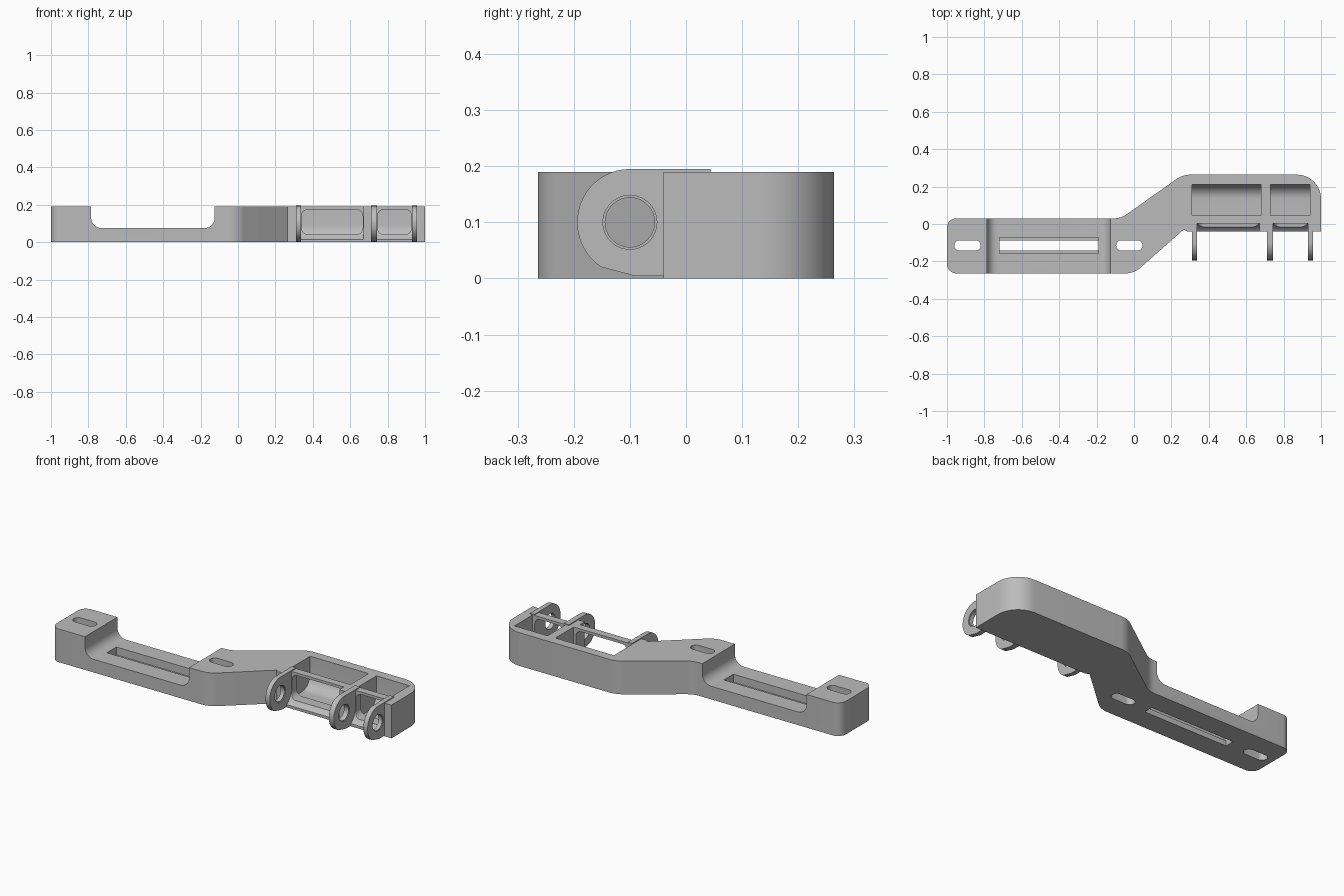
import bpy
import bmesh
import math
from mathutils import Vector

cube = bpy.data.objects.get("Cube")
if cube:
    bpy.data.objects.remove(cube, do_unlink=True)

# Single grey plastic
grey = bpy.data.materials.new("grey plastic")
grey.use_nodes = True
colour = (0.5, 0.5, 0.5, 1)
grey.diffuse_color = colour
grey.node_tree.nodes["Principled BSDF"].inputs["Base Color"].default_value = colour

AXES = {
    "x": lambda u, v, d: (d, u, v),
    "y": lambda u, v, d: (u, d, v),
    "z": lambda u, v, d: (u, v, d),
}


def rounded(corners, steps=10):
    """Round each (u, v, radius) corner of a closed outline."""
    out = []
    n = len(corners)
    for i, (u, v, r) in enumerate(corners):
        p = Vector((u, v))
        if r == 0:
            out.append(p)
            continue
        a = (Vector(corners[i - 1][:2]) - p).normalized()
        b = (Vector(corners[(i + 1) % n][:2]) - p).normalized()
        half = a.angle(b) / 2
        centre = p + (a + b).normalized() * (r / math.sin(half))
        start = p + a * (r / math.tan(half)) - centre
        end = p + b * (r / math.tan(half)) - centre
        sweep = start.angle_signed(end)
        for k in range(steps + 1):
            t = -sweep * k / steps
            c, s = math.cos(t), math.sin(t)
            out.append(centre + Vector((start.x * c - start.y * s,
                                        start.x * s + start.y * c)))
    return out


def rect(u0, u1, v0, v1, r=0):
    return rounded([(u0, v0, r), (u1, v0, r), (u1, v1, r), (u0, v1, r)])


def circle(u, v, r, n=48):
    return [(u + r * math.cos(math.tau * i / n), v + r * math.sin(math.tau * i / n))
            for i in range(n)]


def prism(name, outline, axis, d0, d1):
    """Extrude a closed outline along an axis."""
    bm = bmesh.new()
    place = AXES[axis]
    face = bm.faces.new([bm.verts.new(place(p[0], p[1], d0)) for p in outline])
    new = bmesh.ops.extrude_face_region(bm, geom=[face])["geom"]
    bmesh.ops.translate(bm, vec=place(0, 0, d1 - d0),
                        verts=[g for g in new if isinstance(g, bmesh.types.BMVert)])
    bmesh.ops.recalc_face_normals(bm, faces=bm.faces)
    mesh = bpy.data.meshes.new(name)
    bm.to_mesh(mesh)
    bm.free()
    obj = bpy.data.objects.new(name, mesh)
    bpy.context.collection.objects.link(obj)
    mesh.materials.append(grey)
    return obj


def select(obj):
    bpy.ops.object.select_all(action="DESELECT")
    obj.select_set(True)
    bpy.context.view_layer.objects.active = obj


def cut(target, outline, axis, d0, d1):
    cutter = prism("cutter", outline, axis, d0, d1)
    cutter.hide_render = True
    mod = target.modifiers.new("cut", "BOOLEAN")
    mod.operation = "DIFFERENCE"
    mod.solver = "EXACT"
    mod.object = cutter
    select(target)
    bpy.ops.object.modifier_apply(modifier=mod.name)
    bpy.data.objects.remove(cutter, do_unlink=True)


def smooth(obj):
    select(obj)
    bpy.ops.object.shade_smooth_by_angle(angle=math.radians(30))


# Offset arm
TOP = 0.19
body = prism("bracket_body", rounded([
    (-1, -0.264, 0.05), (0.0, -0.264, 0.12), (0.265, -0.03, 0), (0.285, -0.04, 0),
    (1, -0.04, 0), (1, 0.264, 0.13), (0.26, 0.264, 0.14),
    (-0.07, 0.03, 0.12), (-1, 0.03, 0.05)]), "z", 0, TOP)

# Low middle span with rounded inner corners
cut(body, rounded([(-0.785, 0.3, 0), (-0.785, 0.075, 0.055),
                   (-0.125, 0.075, 0.055), (-0.125, 0.3, 0)]), "y", -0.4, 0.4)

# Screw slots
for x in (-0.89, -0.025):
    cut(body, rect(x - 0.07, x + 0.07, -0.143, -0.087, 0.0275), "z", -0.1, 0.3)

# Stepped long slot
cut(body, rect(-0.72, -0.19, -0.158, -0.072), "z", 0.03, 0.3)
cut(body, rect(-0.72, -0.19, -0.142, -0.088), "z", -0.1, 0.1)

# Pockets with a curved floor, hinge clearance and front window
pocket = rounded([(0.045, 0.3, 0), (0.045, 0.015, 0), (0.21, 0.015, 0.075), (0.21, 0.3, 0)])
AXIS_Y, AXIS_Z = -0.1, 0.1
for x0, x1, w0, w1 in ((0.31, 0.68, 0.337, 0.67), (0.73, 0.94, 0.743, 0.93)):
    cut(body, pocket, "x", x0, x1)
    cut(body, circle(AXIS_Y, AXIS_Z, 0.104), "x", w0, w1)
    cut(body, rect(-0.2, 0.002, 0.1, 0.3), "x", w0, w1)
    cut(body, rect(w0 + 0.003, w1 - 0.003, 0.04, 0.175, 0.035), "y", -0.1, 0.1)
smooth(body)

# Hinge lugs with pin holes
lug = [(0.044, TOP - 0.01), (0.044, 0.195)]
lug += [(AXIS_Y + 0.094 * math.cos(a), AXIS_Z + 0.095 * math.sin(a))
        for a in (math.radians(90 + 7 * i) for i in range(22))]
lug += [(-0.09, 0.004), (-0.03, 0.004), (-0.03, TOP - 0.01)]
for label, x0, x1 in (("right", 0.31, 0.337), ("middle", 0.711, 0.743), ("left", 0.93, 0.957)):
    obj = prism(label + "_hinge_lug", lug, "x", x0, x1)
    cut(obj, circle(AXIS_Y, AXIS_Z, 0.044), "x", x0 - 0.1, x1 + 0.1)
    cut(obj, circle(AXIS_Y, AXIS_Z, 0.048), "x", x1 - 0.004, x1 + 0.1)
    smooth(obj)
